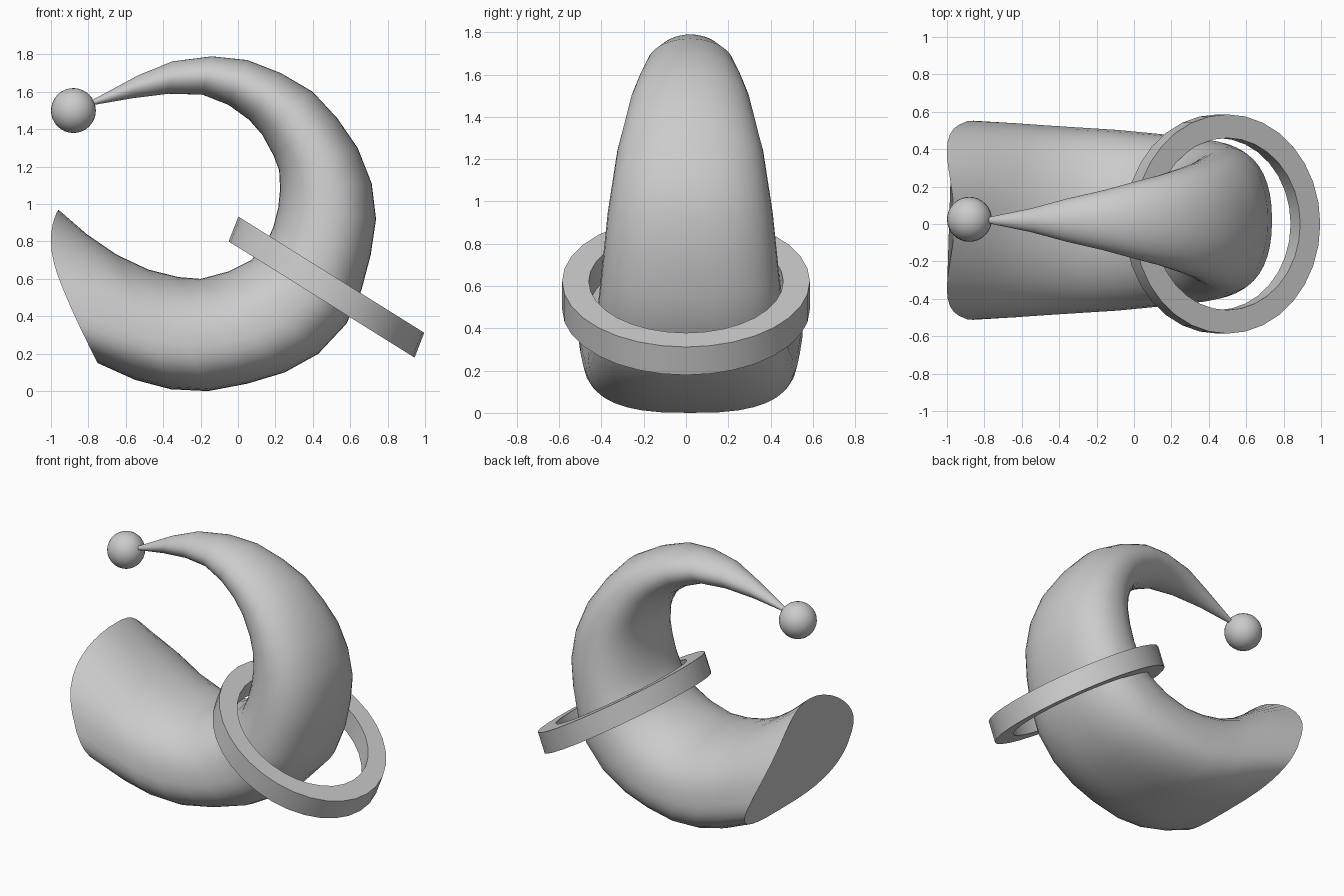
import bpy, bmesh, math
from mathutils import Vector

if "Cube" in bpy.data.objects:
    bpy.data.objects.remove(bpy.data.objects["Cube"])


def make(name, bm, angle=40):
    bmesh.ops.recalc_face_normals(bm, faces=bm.faces)
    me = bpy.data.meshes.new(name)
    bm.to_mesh(me)
    bm.free()
    ob = bpy.data.objects.new(name, me)
    bpy.context.collection.objects.link(ob)
    bpy.ops.object.select_all(action='DESELECT')
    ob.select_set(True)
    bpy.context.view_layer.objects.active = ob
    bpy.ops.object.shade_smooth_by_angle(angle=math.radians(angle))
    return ob


def loft(bm, rings, closed=False):
    n = len(rings[0])
    pairs = list(zip(rings, rings[1:] + rings[:1])) if closed else list(zip(rings, rings[1:]))
    for a, b in pairs:
        for i in range(n):
            j = (i + 1) % n
            bm.faces.new((a[i], a[j], b[j], b[i]))


def spow(v, p):
    return math.copysign(abs(v) ** p, v)


def lerp_table(table, t):
    for (t0, v0), (t1, v1) in zip(table, table[1:]):
        if t <= t1:
            return v0 + (v1 - v0) * (t - t0) / (t1 - t0)
    return table[-1][1]


# Curved horn: outer and inner side-profile points, wide end to tip
OUTER = [(-.75, .15), (-.55, .06), (-.36, .01), (-.16, 0), (.05, .04), (.25, .10), (.43, .20),
         (.58, .36), (.66, .54), (.71, .73), (.738, .92), (.715, 1.11), (.64, 1.30), (.53, 1.46),
         (.40, 1.60), (.23, 1.70), (.05, 1.77), (-.14, 1.79), (-.35, 1.763), (-.53, 1.69), (-.80, 1.545)]
INNER = [(-.96, .97), (-.81, .84), (-.65, .73), (-.48, .65), (-.32, .61), (-.20, .60), (-.05, .64),
         (.07, .70), (.15, .79), (.19, .88), (.215, .98), (.225, 1.08), (.22, 1.18), (.19, 1.26),
         (.13, 1.37), (.06, 1.45), (-.05, 1.53), (-.19, 1.585), (-.37, 1.59), (-.57, 1.565), (-.80, 1.525)]
WIDTH = [(0, .555), (4, .50), (7, .445), (10, .39), (12, .345), (14, .28), (16, .205), (18, .115), (20, .012)]
SIDES = 40
Y0 = .02

bm = bmesh.new()
rings = []
for k, (o, i) in enumerate(zip(OUTER, INNER)):
    o, i = Vector((o[0], 0, o[1])), Vector((i[0], 0, i[1]))
    hw = lerp_table(WIDTH, k)
    egg = .16 * max(0, 1 - k / 10)      # mouth is wider on the outer side
    ring = []
    for s in range(SIDES):
        a = 2 * math.pi * s / SIDES
        c, d = math.cos(a), math.sin(a)
        power = .68 + .4 * k / 20       # squarish outer side, rounder inside and at the tip
        if c < 0:
            power = max(power, .92)
        u, v = spow(c, power), spow(d, power)
        p = (o + i) / 2 + (o - i) / 2 * u
        p.y = Y0 + hw * v * (1 + egg * u - egg * .5)
        if k == 0:                      # sides of the mouth bulge outwards
            p += Vector((-.125, 0, -.02)) * v * v * (.65 - .5 * u)
        ring.append(bm.verts.new(p))
    rings.append(ring)
loft(bm, rings)
bm.faces.new(rings[0])
bm.faces.new(rings[-1])
make("curved_horn", bm)

# Tilted flat ring around the horn, with slightly slanted walls
bm = bmesh.new()
rings = []
for s in range(32):
    c, d = math.cos(2 * math.pi * s / 32), math.sin(2 * math.pi * s / 32)
    rings.append([bm.verts.new((r * c - .19 * z, r * d, z))
                  for r, z in ((.586, -.07), (.586, .07), (.46, .07), (.46, -.07))])
loft(bm, rings, closed=True)
band = make("ring", bm)
band.location = (.473, 0, .556)
band.rotation_euler = (0, math.radians(32), 0)

# Ball on the tip
bm = bmesh.new()
bmesh.ops.create_uvsphere(bm, u_segments=32, v_segments=16, radius=.12)
ball = make("tip_ball", bm)
ball.location = (-.88, .025, 1.5)
